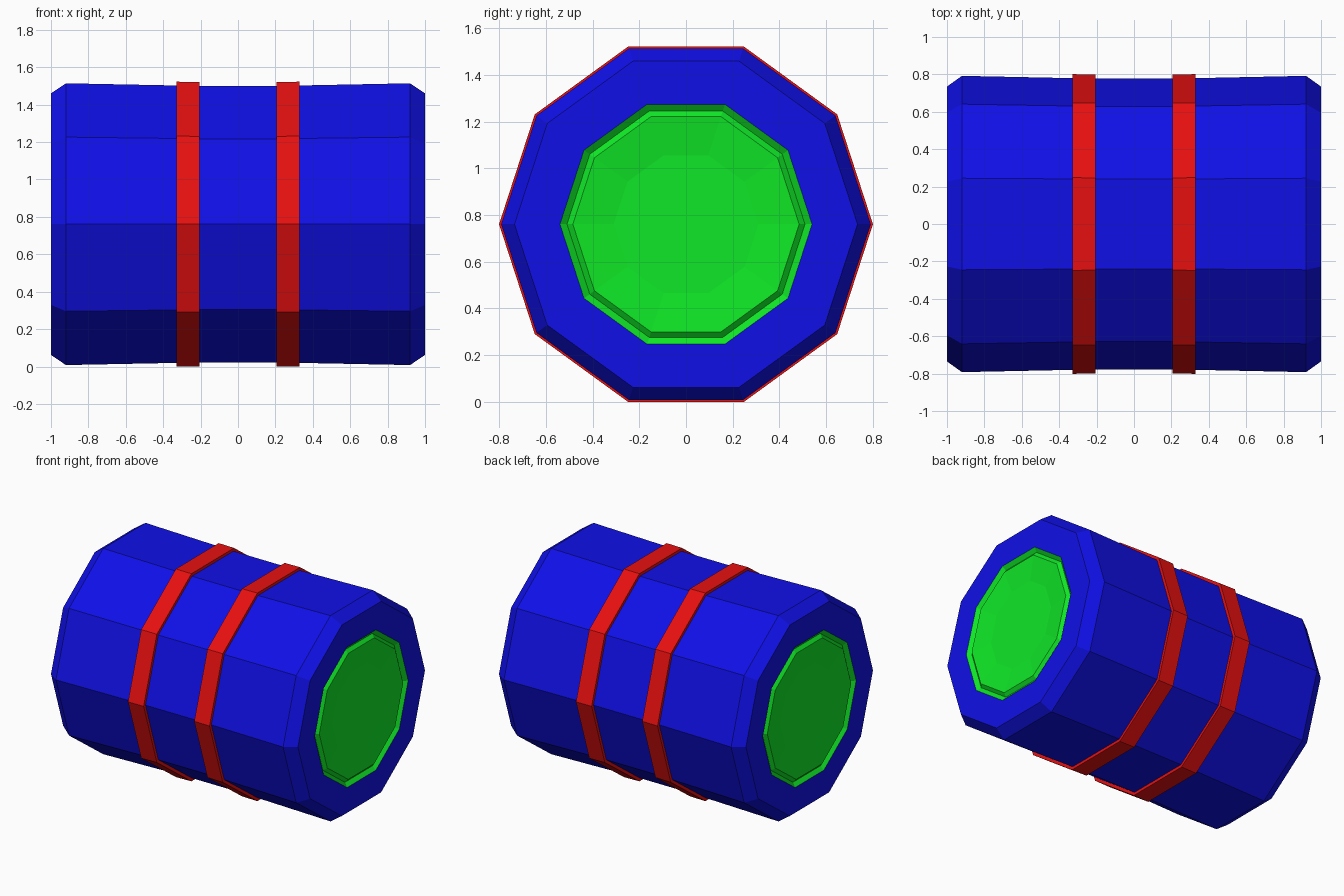
import bpy, bmesh
from math import cos, sin, pi

SIDES = 10
AXIS_Z = 0.761

if "Cube" in bpy.data.objects:
    bpy.data.objects.remove(bpy.data.objects["Cube"], do_unlink=True)


def make_material(name, rgb):
    mat = bpy.data.materials.new(name)
    mat.use_nodes = True
    color = (*rgb, 1.0)
    mat.diffuse_color = color
    bsdf = next(n for n in mat.node_tree.nodes if n.type == 'BSDF_PRINCIPLED')
    bsdf.inputs["Base Color"].default_value = color
    return mat


def lathe(name, profile, mat, closed=False, cap=False):
    """Sweep (x, radius) points around the lengthwise axis as a decagon."""
    bm = bmesh.new()
    rings = []
    for x, r in profile:
        angles = [2 * pi * i / SIDES for i in range(SIDES)]
        rings.append([bm.verts.new((x, r * cos(a), r * sin(a))) for a in angles])
    pairs = list(zip(rings, rings[1:]))
    if closed:
        pairs.append((rings[-1], rings[0]))
    for a, b in pairs:
        for i in range(SIDES):
            j = (i + 1) % SIDES
            bm.faces.new((a[i], a[j], b[j], b[i]))
    if cap:
        bm.faces.new(rings[0])
        bm.faces.new(rings[-1])
    bmesh.ops.recalc_face_normals(bm, faces=bm.faces)
    mesh = bpy.data.meshes.new(name)
    bm.to_mesh(mesh)
    bm.free()
    mesh.materials.append(mat)
    obj = bpy.data.objects.new(name, mesh)
    obj.location.z = AXIS_Z
    bpy.context.collection.objects.link(obj)
    return obj


blue = make_material("blue", (0.005, 0.005, 0.8))
red = make_material("red", (0.8, 0.005, 0.005))
green = make_material("green", (0.005, 0.8, 0.02))

# Drum body: slightly waisted, with chamfered ends and open recesses
half = [(0.2, 0.777), (0.92, 0.792), (1.0, 0.735), (1.0, 0.54), (0.93, 0.54)]
body = [(-x, r) for x, r in reversed(half)] + half
lathe("drum_body", body, blue, cap=True)

for side, s in (("left", 1), ("right", -1)):
    # Raised band
    band = [(0.205, 0.74), (0.205, 0.799), (0.33, 0.801), (0.33, 0.74)]
    lathe(side + "_band", [(s * x, r) for x, r in band], red, closed=True)
    # End dish: grooved rim around a shallow bowl, closed at the back
    dish = [(0.94, 0.54), (1.0, 0.54), (0.977, 0.51), (0.998, 0.485), (0.978, 0.31)]
    lathe(side + "_end_dish", [(s * x, r) for x, r in dish], green, cap=True)
